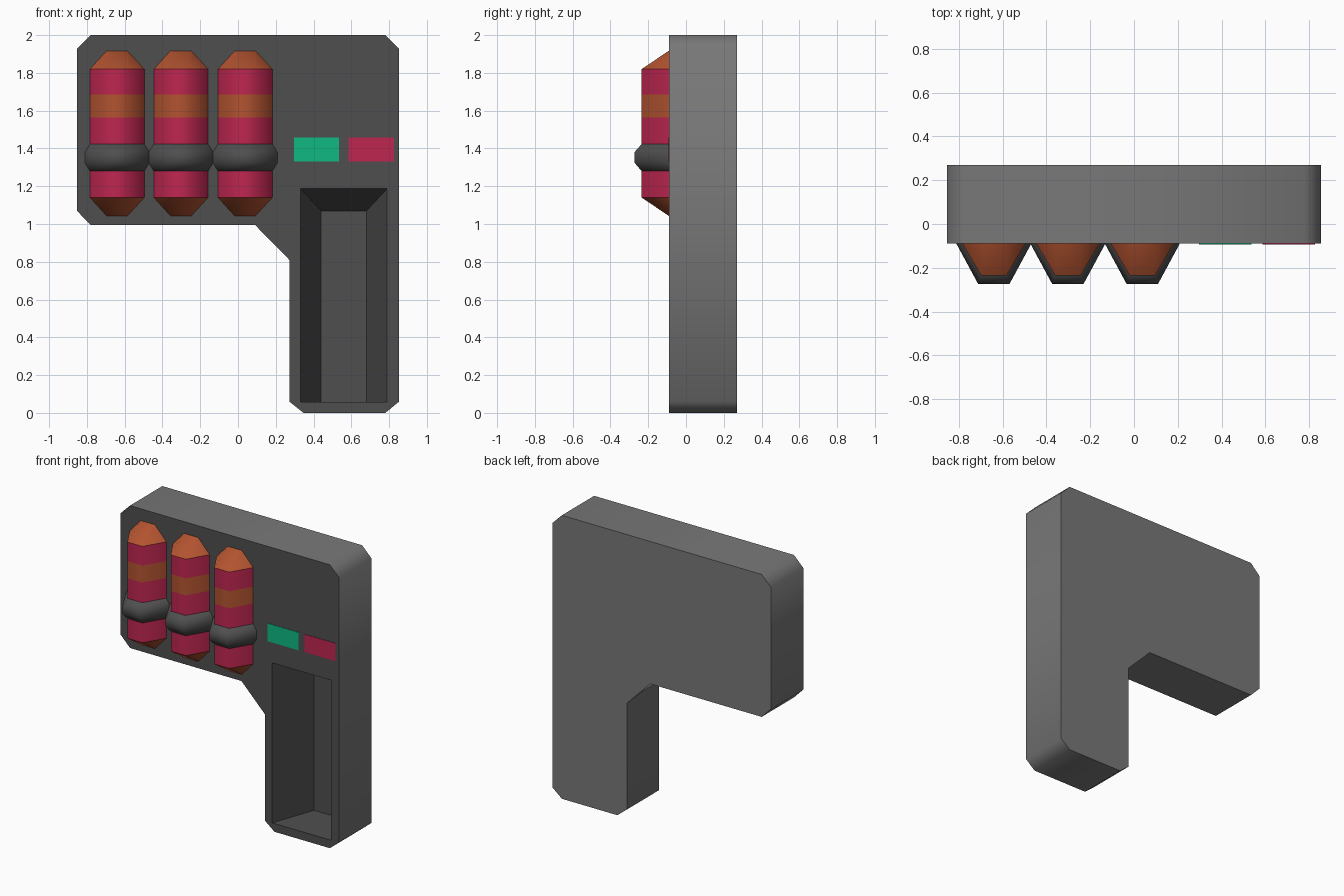
import bpy, bmesh, math

if "Cube" in bpy.data.objects:
    bpy.data.objects.remove(bpy.data.objects["Cube"])


def material(name, rgb):
    m = bpy.data.materials.new(name)
    lin = [((c / 255 + 0.055) / 1.055) ** 2.4 for c in rgb]
    m.diffuse_color = (*lin, 1)
    m.use_nodes = True
    m.node_tree.nodes["Principled BSDF"].inputs["Base Color"].default_value = m.diffuse_color
    return m


GREY = material("mid_grey", (120, 120, 120))
DARK = material("dark_grey", (79, 79, 79))
RED = material("crimson", (190, 38, 80))
ORANGE = material("burnt_orange", (178, 83, 48))
GREEN = material("emerald", (16, 185, 129))


def finish(bm, name, mats, angle):
    bmesh.ops.recalc_face_normals(bm, faces=bm.faces)
    me = bpy.data.meshes.new(name)
    bm.to_mesh(me)
    bm.free()
    for m in mats:
        me.materials.append(m)
    ob = bpy.data.objects.new(name, me)
    bpy.context.collection.objects.link(ob)
    bpy.ops.object.select_all(action='DESELECT')
    ob.select_set(True)
    bpy.context.view_layer.objects.active = ob
    bpy.ops.object.shade_smooth_by_angle(angle=math.radians(angle))
    return ob


def bridge(bm, a, b):
    n = len(a)
    return [bm.faces.new((a[i], a[(i + 1) % n], b[(i + 1) % n], b[i])) for i in range(n)]


def loop_edges(bm, vs):
    return [bm.edges.get((vs[i], vs[(i + 1) % len(vs)])) for i in range(len(vs))]


# L-shaped housing with a sunken pocket in the lower leg
FRONT, BACK, FLOOR = -0.09, 0.27, 0.22
outline = [(-0.853, 1.07), (-0.78, 0.995), (0.09, 0.995), (0.272, 0.81),
           (0.272, 0.06), (0.347, 0), (0.78, 0), (0.853, 0.06),
           (0.853, 1.927), (0.78, 2), (-0.78, 2), (-0.853, 1.927)]
bm = bmesh.new()


def ring(pts, y):
    return [bm.verts.new((x, y, z)) for x, z in pts]


front, back = ring(outline, FRONT), ring(outline, BACK)
bridge(bm, front, back)
bm.faces.new(back)
rim = ring([(0.33, 0.058), (0.79, 0.058), (0.79, 1.187), (0.33, 1.187)], FRONT)
floor = ring([(0.44, 0.058), (0.68, 0.058), (0.68, 1.07), (0.44, 1.07)], FLOOR)
dark = bridge(bm, rim, floor) + [bm.faces.new(floor)]
fill = bmesh.ops.triangle_fill(bm, edges=loop_edges(bm, front) + loop_edges(bm, rim),
                               use_beauty=True, normal=(0, -1, 0))
dark += [g for g in fill["geom"] if isinstance(g, bmesh.types.BMFace)]
for f in dark:
    f.material_index = 1
finish(bm, "housing", [GREY, DARK], 60)


# Half-sunk tube: trapezoid sections (z, base half width, front half width, depth)
def tube(name, cx, sections, mats, rule=None):
    bm = bmesh.new()
    rows = []
    for z, base, tip, depth in sections:
        rows.append([bm.verts.new((cx + x, y, z)) for x, y in
                     ((-base, FRONT + 0.002), (-tip, FRONT - depth),
                      (tip, FRONT - depth), (base, FRONT + 0.002))])
    for a, b in zip(rows, rows[1:]):
        bridge(bm, a, b)
    bm.faces.new(rows[0])
    bm.faces.new(rows[-1])
    if rule:
        for f in bm.faces:
            f.material_index = rule(f.calc_center_median().z)
    finish(bm, name, mats, 75)


wide = (0.145, 0.058, 0.145)
collar = (0.172, 0.072, 0.183)
point = (0.056, 0.055, 0.001)
for i, cx in enumerate((-0.64, -0.302, 0.038), 1):
    # Striped tube, end caps and collar
    tube(f"tube_{i}", cx, [(z, *wide) for z in (1.14, 1.565, 1.685, 1.82)], [RED, ORANGE],
         lambda z: int(1.57 < z < 1.68))
    tube(f"top_cap_{i}", cx, [(1.82, *wide), (1.917, *point)], [ORANGE])
    tube(f"bottom_cap_{i}", cx, [(1.14, *wide), (1.043, *point)], [ORANGE])
    tube(f"collar_{i}", cx, [(1.28, *wide), (1.325, *collar), (1.38, *collar), (1.423, *wide)],
         [DARK])

# Indicator plates above the pocket
for name, x0, mat in (("green_indicator", 0.296, GREEN), ("red_indicator", 0.586, RED)):
    bm = bmesh.new()
    bmesh.ops.create_cube(bm, size=1)
    for v in bm.verts:
        v.co = (x0 + (v.co.x + 0.5) * 0.24, FRONT + v.co.y * 0.006, 1.395 + v.co.z * 0.126)
    finish(bm, name, [mat], 30)
